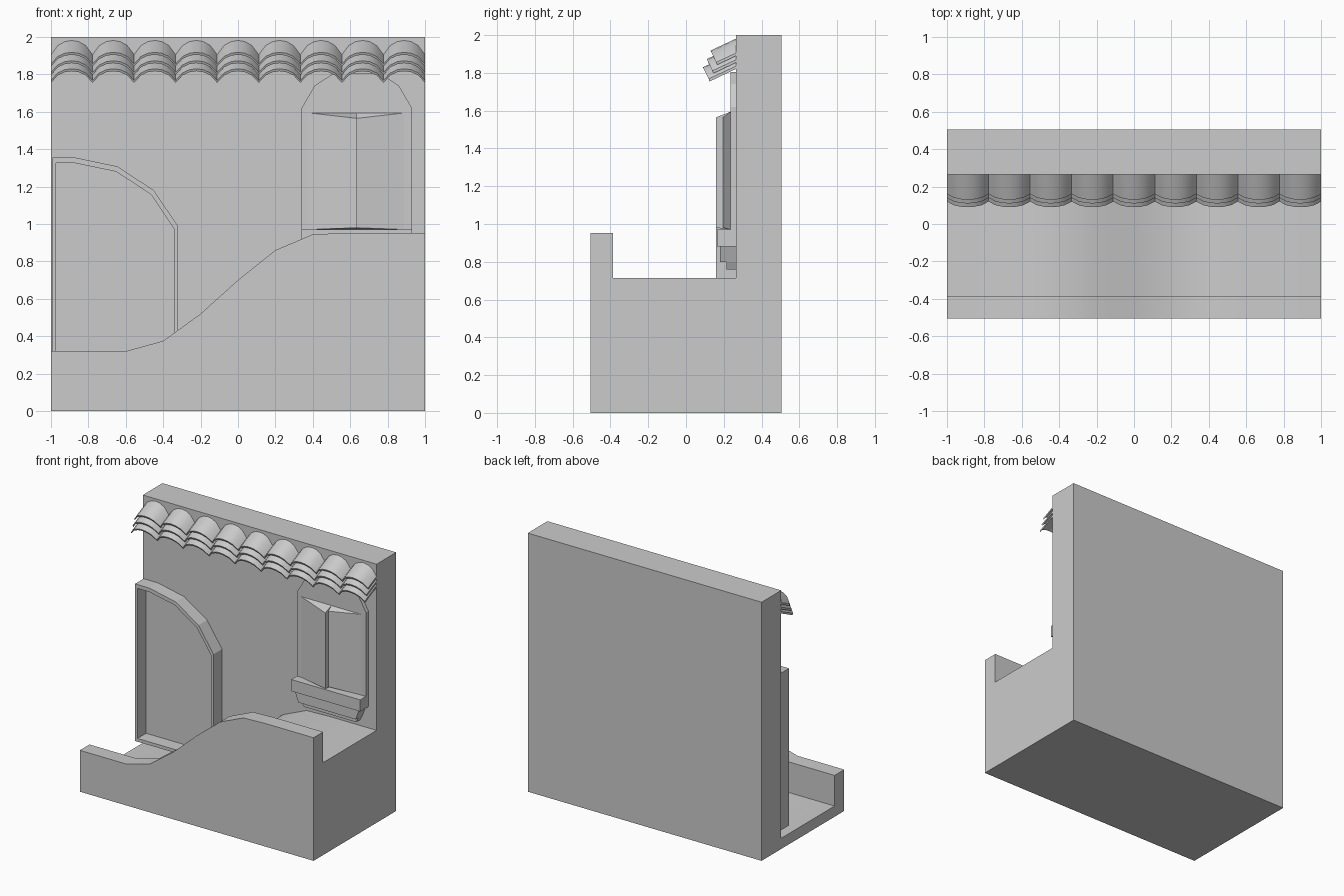
import bpy, bmesh, math

if "Cube" in bpy.data.objects:
    bpy.data.objects.remove(bpy.data.objects["Cube"])


def make(name, verts, faces, smooth=False):
    me = bpy.data.meshes.new(name)
    me.from_pydata(verts, [], faces)
    bm = bmesh.new()
    bm.from_mesh(me)
    bmesh.ops.recalc_face_normals(bm, faces=bm.faces)
    bm.to_mesh(me)
    bm.free()
    ob = bpy.data.objects.new(name, me)
    bpy.context.collection.objects.link(ob)
    if smooth:
        bpy.ops.object.select_all(action='DESELECT')
        ob.select_set(True)
        bpy.context.view_layer.objects.active = ob
        bpy.ops.object.shade_smooth_by_angle(angle=math.radians(30))
    return ob


def loft(sections, closed=False):
    """Join equal-length loops of points; cap the ends unless closed."""
    n, m = len(sections[0]), len(sections)
    verts = [p for s in sections for p in s]
    faces = []
    for i in range(m if closed else m - 1):
        a, b = i * n, (i + 1) % m * n
        faces += [(a + j, a + (j + 1) % n, b + (j + 1) % n, b + j) for j in range(n)]
    if not closed:
        faces += [tuple(range(n)), tuple(range((m - 1) * n, m * n))]
    return verts, faces


def prism(name, pts, y0, y1):
    return make(name, *loft([[(x, y, z) for x, z in pts] for y in (y0, y1)]))


def hull(name, pts):
    bm = bmesh.new()
    for p in pts:
        bm.verts.new(p)
    bmesh.ops.convex_hull(bm, input=bm.verts[:])
    bmesh.ops.dissolve_limit(bm, angle_limit=0.01, verts=bm.verts[:], edges=bm.edges[:])
    me = bpy.data.meshes.new(name)
    bm.to_mesh(me)
    bm.free()
    ob = bpy.data.objects.new(name, me)
    bpy.context.collection.objects.link(ob)


# Wall, rising walkway and parapet as one lofted section
stations = [(-1, .32), (-.6, .32), (-.4, .375), (-.2, .52), (0, .7),
            (.2, .86), (.4, .945), (.6, .952), (1, .952)]
sections = []
for x, p in stations:
    f = p - .237
    sections.append([(x, y, z) for y, z in (
        (-.505, 0), (.505, 0), (.505, 2), (.265, 2), (.265, f),
        (-.387, f), (-.387, p), (-.505, p))])
make("wall_and_walkway", *loft(sections), smooth=True)

# Raised doorway surround
outer = [(-.993, .14), (-.993, 1.355), (-.87, 1.355), (-.645, 1.308),
         (-.45, 1.18), (-.322, .99), (-.322, .14)]
inner = [(-.972, .165), (-.972, 1.325), (-.87, 1.325), (-.652, 1.28),
         (-.465, 1.158), (-.34, .972), (-.34, .165)]
rings = [[(x, y, z) for x, z in pts]
         for pts, y in ((outer, .16), (outer, .268), (inner, .268), (inner, .16))]
make("door_frame", *loft(rings, closed=True))

# Window plate with a clipped arch top
prism("window_plate", [(.34, .88), (.93, .88), (.93, 1.62), (.86, 1.74), (.76, 1.805),
                       (.51, 1.805), (.41, 1.74), (.34, 1.62)], .235, .268)

# Two shutters, ajar at the middle
for side, x, y in (("left", .37, .16), ("right", .90, .197)):
    hull("shutter_" + side,
         [(a, .237, z) for a in (x, .635) for z in (.97, 1.595)]
         + [(.635, y, .98), (.635, y, 1.565)])

# Sill and stepped tapering support
prism("window_sill", [(.34, .88), (.93, .88), (.93, .97), (.34, .97)], .165, .268)
prism("sill_support", [(.39, .8), (.88, .8), (.91, .88), (.36, .88)], .18, .268)
prism("sill_support_lower", [(.41, .76), (.86, .76), (.88, .8), (.39, .8)], .215, .268)

# Three overlapping courses of arched roof tiles
COLS, SEGS, W = 9, 6, 2 / 9
for row, (yf, zf) in enumerate(((.13, 1.918), (.11, 1.873), (.09, 1.83))):
    verts, faces = [], []
    for c in range(COLS):
        arc = []
        for i in range(SEGS + 1):
            t = 2 * i / SEGS - 1
            drop = (1 - math.sqrt(1 - (.9 * t) ** 2)) / (1 - math.sqrt(1 - .81))
            x = -1 + W * (c + (t + 1) / 2)
            y, z = yf + .03 * drop, zf - .062 * drop
            zb = z + .47 * (.268 - y)
            arc.append([(x, y, z), (x, .268, zb), (x, .268, zb - .015),
                        (x, y + .006, z - .013)])
        v, f = loft(arc)
        k = len(verts)
        verts += v
        faces += [tuple(q + k for q in face) for face in f]
    make(f"roof_tiles_{row + 1}", verts, faces, smooth=True)
